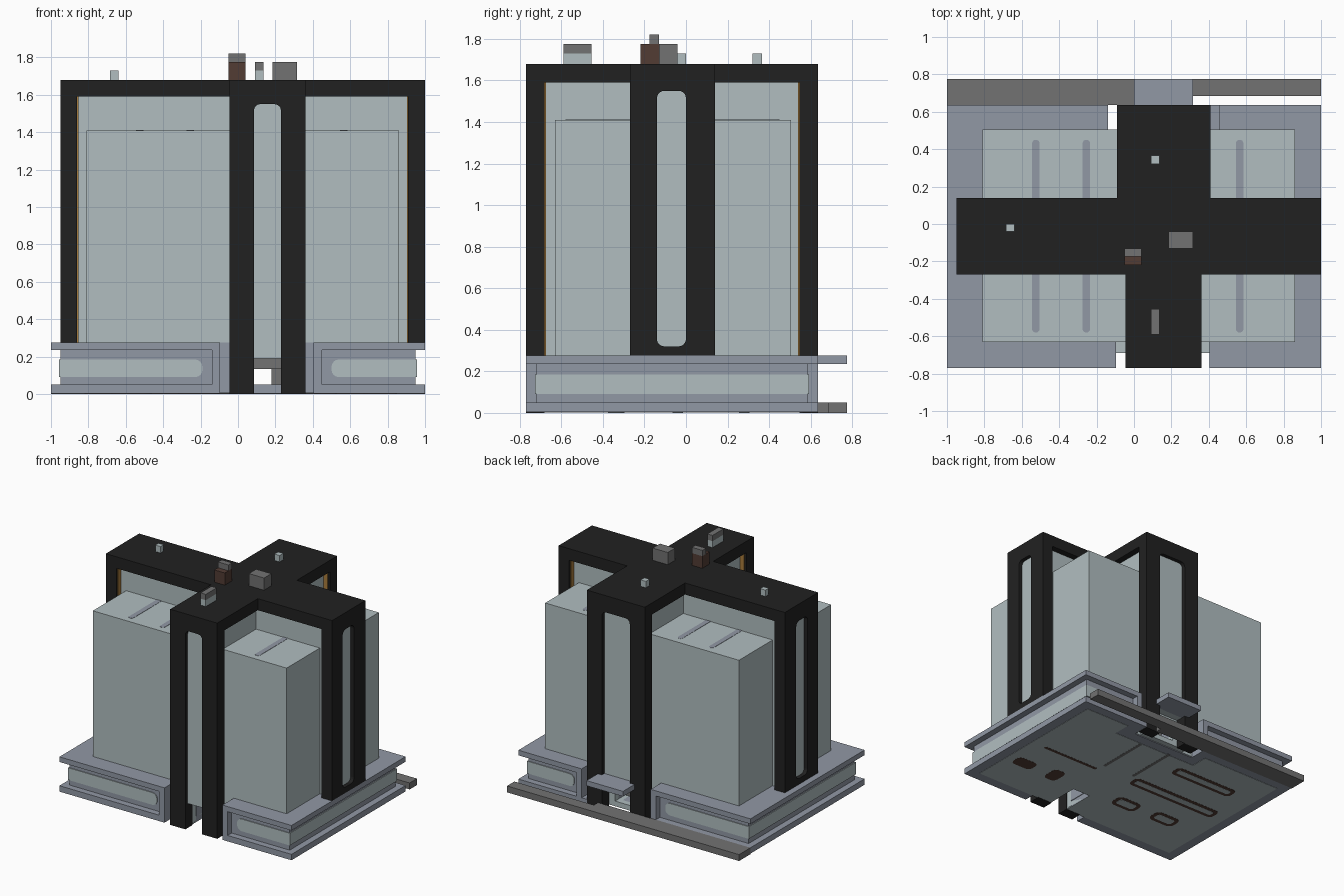
import bpy, bmesh, math

old = bpy.data.objects.get("Cube")
if old:
    bpy.data.objects.remove(old)


def material(name, *srgb):
    lin = [((c / 255 + 0.055) / 1.055) ** 2.4 for c in srgb] + [1]
    m = bpy.data.materials.new(name)
    m.use_nodes = True
    m.diffuse_color = lin
    m.node_tree.nodes["Principled BSDF"].inputs["Base Color"].default_value = lin
    return m


GLASS = material("pale glass", 177, 190, 192)
STONE = material("blue grey stone", 145, 152, 165)
BLACK = material("black frame", 33, 33, 33)
GREY = material("mid grey", 114, 114, 114)
BROWN = material("dark brown", 82, 60, 52)
GOLD = material("gold trim", 170, 125, 60)


def prism(name, pts, a, b, mat, axis="z"):
    """Extrude a flat outline from a to b along an axis."""
    place = {"x": lambda u, v, w: (w, u, v),
             "y": lambda u, v, w: (u, w, v),
             "z": lambda u, v, w: (u, v, w)}[axis]
    bm = bmesh.new()
    face = bm.faces.new([bm.verts.new(place(u, v, a)) for u, v in pts])
    ext = bmesh.ops.extrude_face_region(bm, geom=[face])
    move = [p - q for p, q in zip(place(0, 0, b), place(0, 0, a))]
    bmesh.ops.translate(bm, vec=move, verts=[e for e in ext["geom"] if isinstance(e, bmesh.types.BMVert)])
    bmesh.ops.recalc_face_normals(bm, faces=bm.faces)
    me = bpy.data.meshes.new(name)
    bm.to_mesh(me)
    bm.free()
    ob = bpy.data.objects.new(name, me)
    bpy.context.collection.objects.link(ob)
    me.materials.append(mat)
    return ob


def rounded(u0, u1, v0, v1, r0, r1=None):
    """Rectangle with corner radius r0 at the low-u end and r1 at the high-u end."""
    r1 = r0 if r1 is None else r1
    pts = []
    for i, (u, v, r) in enumerate([(u1, v1, r1), (u0, v1, r0), (u0, v0, r0), (u1, v0, r1)]):
        su, sv = (1 if u == u1 else -1), (1 if v == v1 else -1)
        for k in range(5 if r else 1):
            t = math.pi / 2 * (i + k / 4)
            pts.append((u - su * r + r * math.cos(t), v - sv * r + r * math.sin(t)) if r else (u, v))
    return pts


def box(name, x0, x1, y0, y1, z0, z1, mat):
    return prism(name, rounded(x0, x1, y0, y1, 0), z0, z1, mat)


def cut(objects, cutter):
    """Subtract the cutter from every object, then drop it."""
    cutter.hide_render = True
    for ob in objects:
        m = ob.modifiers.new("opening", "BOOLEAN")
        m.object, m.operation, m.solver = cutter, "DIFFERENCE", "EXACT"
        bpy.context.view_layer.objects.active = ob
        bpy.ops.object.modifier_apply(modifier=m.name)
    bpy.data.objects.remove(cutter)


def base_outline(inset, fl, fr, bl, br):
    """Plinth outline with a notch in the front and in the back."""
    x, y0, y1 = 1 - inset, -0.77 + inset, 0.635 - inset
    return [(-x, y0), (fl, y0), (fl, -0.63), (fr, -0.63), (fr, y0), (x, y0),
            (x, y1), (br, y1), (br, 0.5), (bl, 0.5), (bl, y1), (-x, y1)]


# Plinth: two slabs, a recessed wall between them and posts beside the notches
lower = prism("base_lower_slab", base_outline(0, -0.095, 0.405, -0.14, 0.41), 0.004, 0.05, STONE)
wall = prism("base_wall", base_outline(0.05, -0.095, 0.405, -0.14, 0.455), 0.05, 0.235, STONE)
upper = prism("base_upper_slab", base_outline(0, -0.095, 0.405, -0.14, 0.455), 0.235, 0.275, STONE)
for x0, x1, y0, y1 in [(-0.14, -0.095, -0.77, -0.63), (0.405, 0.45, -0.77, -0.63),
                       (-0.185, -0.14, 0.5, 0.635), (0.455, 0.5, 0.5, 0.635)]:
    box("notch_post", x0, x1, y0, y1, 0.05, 0.235, STONE)

# Glazed bands around the plinth
for x0, x1, r0, r1 in [(-0.956, -0.19, 0, 0.04), (0.5, 0.956, 0.04, 0)]:
    prism("front_base_window", rounded(x0, x1, 0.09, 0.185, r0, r1), -0.726, -0.719, GLASS, "y")
for x0, x1, r0, r1 in [(-0.956, -0.235, 0, 0.04), (0.55, 0.956, 0.04, 0)]:
    prism("back_base_window", rounded(x0, x1, 0.09, 0.185, r0, r1), 0.584, 0.591, GLASS, "y")
for s in (-1, 1):
    prism("side_base_window", rounded(-0.726, 0.591, 0.09, 0.185, 0), s * 0.949, s * 0.956, GLASS, "x")

# Underside panel with slots
floor = box("underside_panel", -0.92, 0.92, -0.69, 0.56, 0.002, 0.008, GLASS)
cut([floor], box("back_notch_cutter", -0.22, 0.53, 0.42, 0.7, -0.1, 0.1, GREY))


def slot(name, x, y, w, h, mat, ring=False):
    r = min(w, h) * 0.35
    prism(name, rounded(x - w / 2, x + w / 2, y - h / 2, y + h / 2, r), 0.001, 0.006, mat)
    if ring:
        w, h = w - 0.06, h - 0.06
        prism(name + "_inside", rounded(x - w / 2, x + w / 2, y - h / 2, y + h / 2, h * 0.3), 0, 0.005, GLASS)


slot("long_slot", -0.44, 0.28, 0.56, 0.11, BROWN, True)
slot("long_slot", -0.42, -0.04, 0.8, 0.11, BROWN, True)
slot("short_slot", -0.21, -0.34, 0.22, 0.13, BROWN, True)
slot("short_slot", -0.57, -0.33, 0.22, 0.13, BROWN, True)
slot("short_slot", 0.76, -0.36, 0.18, 0.11, BROWN)
slot("short_slot", 0.475, -0.35, 0.11, 0.15, BROWN)
slot("thin_slot", 0.55, -0.08, 0.5, 0.025, BROWN)
slot("floor_groove", 0.28, 0.2, 0.025, 0.42, GREY)
slot("floor_groove", 0.02, 0.22, 0.025, 0.42, GREY)

# Main glazed block and the glazed cores of the four arms
block = box("main_block", -0.81, 0.86, -0.63, 0.505, 0.01, 1.41, GLASS)
INSET, POST, ROOF, TOP = 0.05, 0.09, 1.59, 1.68
core_x = box("cross_core", -0.86, 0.91, -0.27 + INSET, 0.14 - INSET, 0.275, ROOF, GLASS)
core_f = box("front_core", -0.045 + INSET, 0.36 - INSET, -0.68, 0, 0.01, ROOF, GLASS)
core_b = box("back_core", -0.09 + INSET, 0.41 - INSET, 0, 0.545, 0.01, ROOF, GLASS)
for x in (-0.525, -0.255, 0.565):
    prism("roof_groove", rounded(x - 0.02, x + 0.02, -0.58, 0.45, 0.018), 1.408, 1.412, STONE)

# Open passage through the ground floor and the pit at the entrance
solids = [lower, wall, floor, block, core_f, core_b]
cut(solids, box("passage_cutter", 0.085, 0.23, -0.9, 0.9, 0.05, 0.19, GREY))
cut([lower, floor, block, core_f], box("pit_cutter", 0.08, 0.235, -0.8, -0.42, -0.1, 0.19, GREY))
box("passage_lintel", 0.08, 0.235, 0.3, 0.42, 0.135, 0.195, GREY)
box("passage_step", 0.18, 0.235, 0.34, 0.42, 0.045, 0.14, GREY)

# Cross-shaped black roof
prism("cross_roof", [(-0.95, -0.27), (-0.045, -0.27), (-0.045, -0.77), (0.36, -0.77), (0.36, -0.27),
                     (1, -0.27), (1, 0.14), (0.41, 0.14), (0.41, 0.635), (-0.09, 0.635),
                     (-0.09, 0.14), (-0.95, 0.14)], ROOF, TOP, BLACK)


def end_wall(name, axis, u0, u1, foot, outer, inward, w0, w1, sill, pane_sill):
    """Black end wall with a tall rounded window and gold trim on its inner side."""
    inner = outer + inward * POST
    frame = prism(name, rounded(u0, u1, foot, ROOF, 0), outer, inner, BLACK, axis)
    cut([frame], prism(name + "_cutter", rounded(w0, w1, sill, 1.55, 0.035),
                       outer - inward * 0.1, inner + inward * 0.1, BLACK, axis))
    prism(name + "_pane", rounded(w0 - 0.005, w1 + 0.005, pane_sill, 1.56, 0),
          outer + inward * 0.03, inner, GLASS, axis)
    for a, b in [(u0 + 0.015, u0 + INSET), (u1 - INSET, u1 - 0.015)]:
        prism(name + "_trim", rounded(a, b, 0.275, ROOF, 0), inner, inner + inward * 0.006, GOLD, axis)


end_wall("front_wall", "y", -0.045, 0.36, 0, -0.77, 1, 0.085, 0.23, -0.2, 0.19)
end_wall("back_wall", "y", -0.09, 0.41, 0, 0.635, -1, 0.04, 0.28, -0.2, 0.235)
end_wall("left_wall", "x", -0.27, 0.14, 0.275, 1, -1, -0.14, 0, 0.32, 0.31)
end_wall("right_wall", "x", -0.27, 0.14, 0.275, -0.95, 1, -0.14, 0, 0.32, 0.31)

# Back canopy and pavement
box("back_canopy", 0, 0.315, 0.6, 0.775, 0.235, 0.275, STONE)
box("pavement_wide", -1, 0.315, 0.635, 0.775, 0, 0.05, GREY)
box("pavement_narrow", 0.315, 1, 0.685, 0.775, 0, 0.05, GREY)

# Rooftop equipment
box("small_vent", -0.685, -0.64, -0.04, 0, TOP, 1.73, GLASS)
box("small_vent", 0.09, 0.135, 0.32, 0.365, TOP, 1.73, GLASS)
box("plant_room", 0.185, 0.315, -0.13, -0.04, TOP, 1.775, GREY)
box("chimney", -0.05, 0.04, -0.22, -0.13, TOP, 1.775, BROWN)
box("chimney_cap", -0.05, 0.04, -0.175, -0.13, 1.775, 1.82, GREY)
box("front_duct", 0.09, 0.135, -0.59, -0.455, TOP, 1.73, GLASS)
box("front_duct_cap", 0.09, 0.135, -0.59, -0.455, 1.73, 1.775, GREY)
